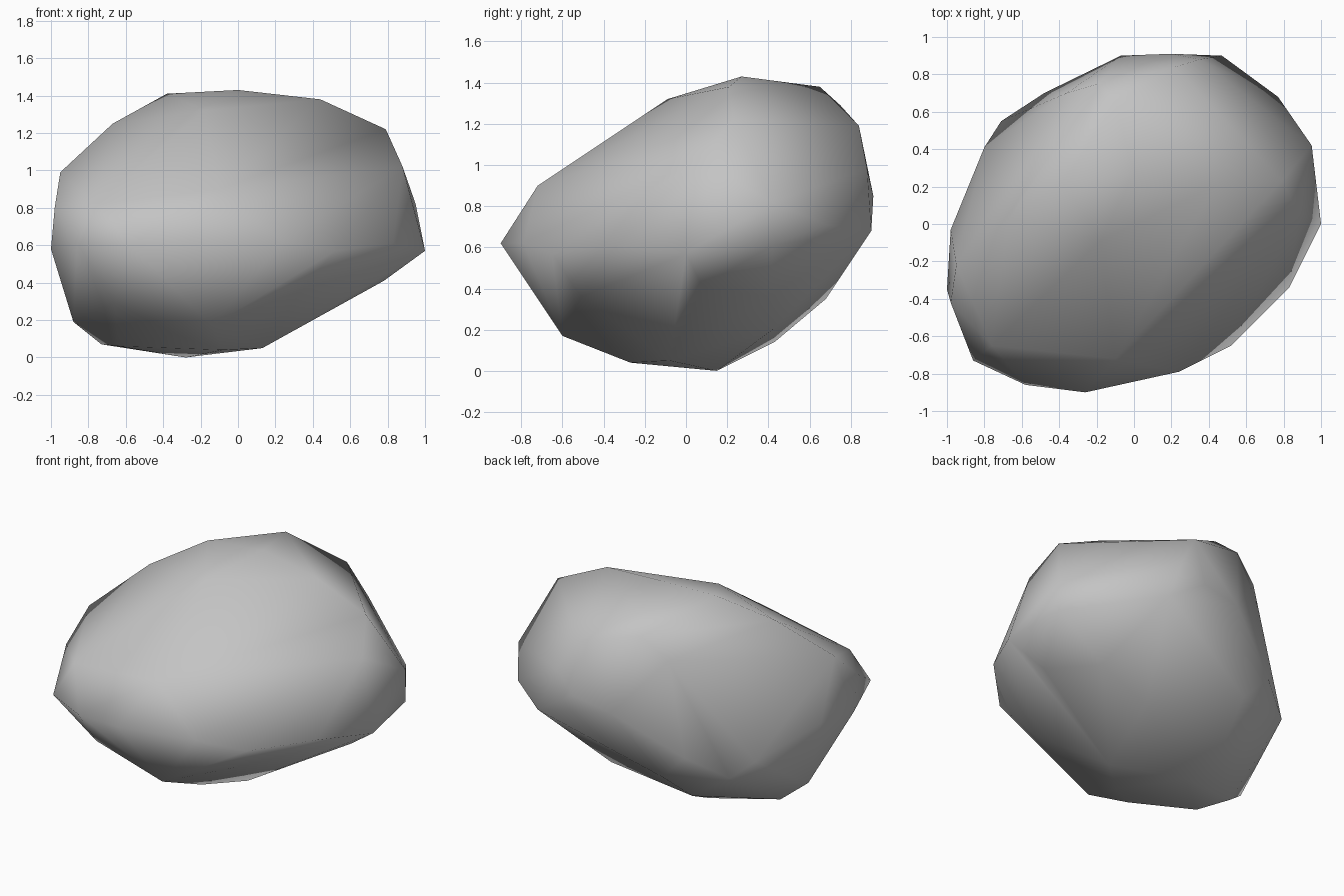
import bpy
import bmesh

# Remove only the default cube
default_cube = bpy.data.objects.get("Cube")
if default_cube:
    bpy.data.objects.remove(default_cube, do_unlink=True)


def flat_material(name, level):
    """Plain neutral material, shown the same in viewport and render."""
    material = bpy.data.materials.new(name)
    material.use_nodes = True
    colour = (level, level, level, 1)
    material.diffuse_color = colour
    shader = material.node_tree.nodes["Principled BSDF"]
    shader.inputs["Base Color"].default_value = colour
    shader.inputs["Roughness"].default_value = 0.9
    return material


# Corner points of the boulder, grouped in rough bands from the ground up
underside = [
    (-.28, .15, 0), (.13, -.08, .05), (-.08, -.27, .04), (-.64, -.17, .06),
    (-.73, .04, .07), (-.88, -.04, .19), (-.33, -.45, .12), (-.14, -.6, .17),
    (-.66, -.56, .29), (.26, .42, .2), (-.35, .43, .14), (-.3, .68, .35),
    (.6, .41, .36), (.78, .08, .41), (.34, -.51, .36),
]
waist = [
    (-.26, -.9, .62), (-.58, -.86, .6), (-.86, -.73, .61), (-1, -.35, .58),
    (-.98, -.03, .62), (-.8, .41, .48), (-.71, .55, .4), (-.48, .7, .53),
    (.4, .62, .46), (.47, .9, .68), (.77, .68, .71), (.95, .42, .61),
    (1, 0, .57), (.83, -.34, .61), (.52, -.65, .57), (.24, -.79, .62),
]
shoulder = [
    (-.76, -.65, .82), (-.1, -.72, .9), (-.98, -.42, .8), (-.95, -.22, .99),
    (-.07, .9, .8), (.2, .91, .85), (.35, .88, .98), (.95, .42, .82),
    (.88, .06, 1.02),
]
crown = [
    (-.67, .02, 1.25), (-.18, -.09, 1.32), (-.38, .22, 1.41), (0, .27, 1.43),
    (-.1, .65, 1.38), (-.19, .75, 1.29), (-.36, .7, 1.15), (.22, .84, 1.19),
    (.44, .21, 1.38), (.79, .23, 1.22),
]

# Wrap the corners in one closed faceted skin
bm = bmesh.new()
for band in (underside, waist, shoulder, crown):
    for corner in band:
        bm.verts.new(corner)
hull = bmesh.ops.convex_hull(bm, input=bm.verts[:], use_existing_faces=False)
buried = {v for v in hull["geom_interior"] + hull["geom_unused"]
          if isinstance(v, bmesh.types.BMVert)}
bmesh.ops.delete(bm, geom=list(buried), context="VERTS")
bmesh.ops.recalc_face_normals(bm, faces=bm.faces[:])

# Soft shading over the coarse facets
for face in bm.faces:
    face.smooth = True

mesh = bpy.data.meshes.new("boulder")
bm.to_mesh(mesh)
bm.free()
mesh.materials.append(flat_material("stone grey", 0.55))
boulder = bpy.data.objects.new("boulder", mesh)
bpy.context.collection.objects.link(boulder)
